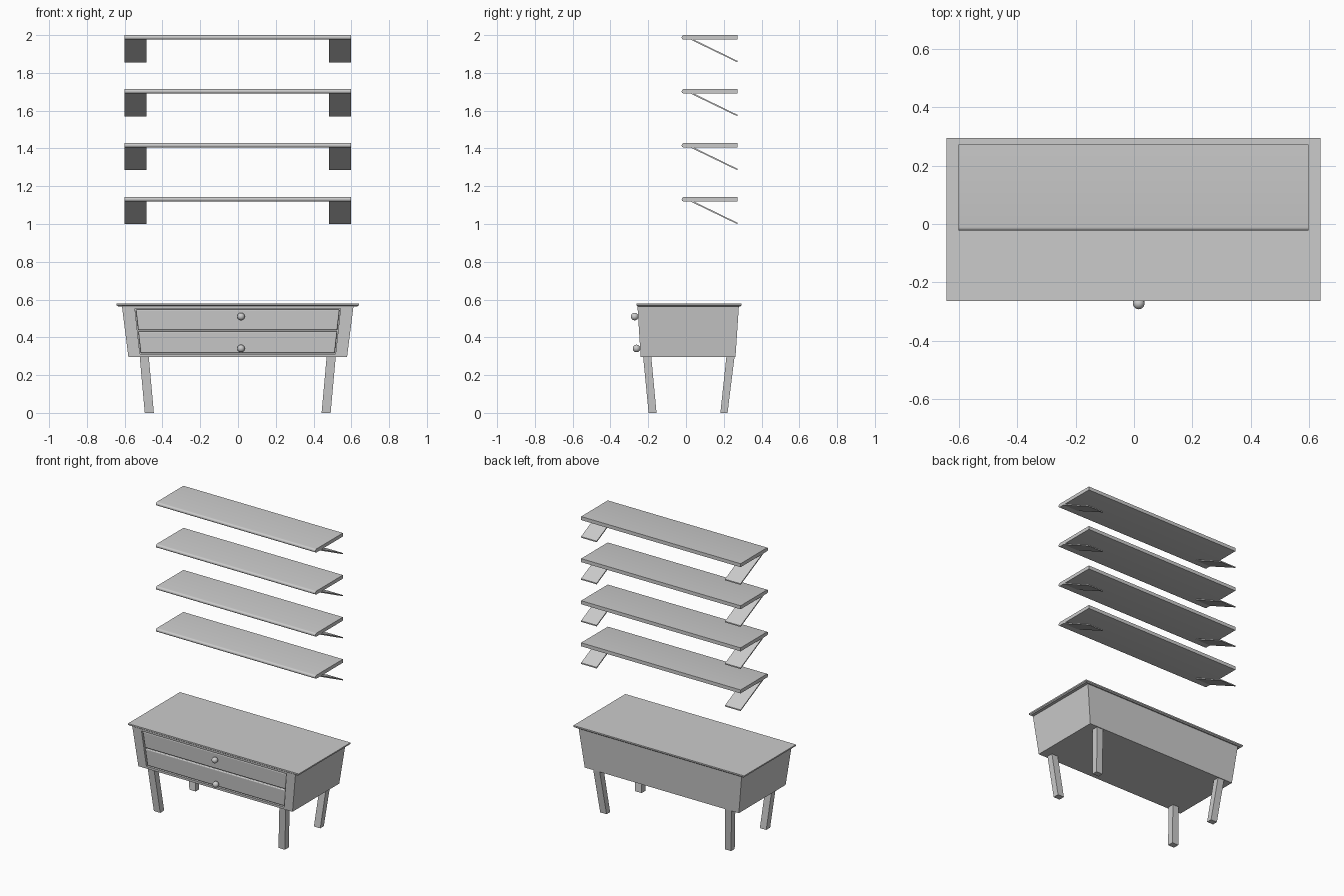
import bpy, bmesh, math
from mathutils import Vector

if "Cube" in bpy.data.objects:
    bpy.data.objects.remove(bpy.data.objects["Cube"])


def make(name, verts, faces):
    bm = bmesh.new()
    vs = [bm.verts.new(v) for v in verts]
    for f in faces:
        bm.faces.new([vs[i] for i in f])
    bmesh.ops.recalc_face_normals(bm, faces=bm.faces)
    me = bpy.data.meshes.new(name)
    bm.to_mesh(me)
    bm.free()
    ob = bpy.data.objects.new(name, me)
    bpy.context.collection.objects.link(ob)
    return ob


def taper(name, low, high, z0, z1):
    """Six-sided block between two rectangles (x0, x1, y0, y1)."""
    verts = []
    for (x0, x1, y0, y1), z in ((low, z0), (high, z1)):
        verts += [(x0, y0, z), (x1, y0, z), (x1, y1, z), (x0, y1, z)]
    sides = [(i, (i + 1) % 4, (i + 1) % 4 + 4, i + 4) for i in range(4)]
    return make(name, verts, [(3, 2, 1, 0), (4, 5, 6, 7)] + sides)


def extrude_x(name, profile, x0, x1):
    """Extrude a closed (y, z) profile along x."""
    n = len(profile)
    verts = [(x, y, z) for x in (x0, x1) for y, z in profile]
    sides = [(i, (i + 1) % n, (i + 1) % n + n, i + n) for i in range(n)]
    return make(name, verts, [tuple(range(n)), tuple(range(n, 2 * n))] + sides)


def smooth(ob):
    bpy.ops.object.select_all(action='DESELECT')
    ob.select_set(True)
    bpy.context.view_layer.objects.active = ob
    bpy.ops.object.shade_smooth_by_angle(angle=math.radians(40))


CX = -0.0015
Z0, Z1 = 0.297, 0.566


def front_y(z):
    return -0.24 - 0.063 * (z - Z0)


def half_w(z):
    return 0.518 + 0.11 * (z - 0.313)


def front_block(name, z0, z1, gap, y_out, y_in):
    """Tapered block following the sloping cabinet front."""
    rects = []
    for z in (z0, z1):
        w = half_w(z) - gap
        rects.append((CX - w, CX + w, front_y(z) + y_out, front_y(z) + y_in))
    return taper(name, rects[0], rects[1], z0, z1)


# Cabinet body with drawer opening
body = taper("cabinet_body", (CX - 0.579, CX + 0.579, -0.24, 0.262),
             (CX - 0.613, CX + 0.613, -0.257, 0.28), Z0, Z1)
cutter = front_block("drawer_opening_cutter", 0.313, 0.552, 0, -0.06, 0.03)
cutter.hide_render = True
cutter.hide_set(True)
cut = body.modifiers.new("opening", 'BOOLEAN')
cut.operation, cut.object = 'DIFFERENCE', cutter

# Table top, with slightly chamfered underside
taper("table_top", (CX - 0.633, CX + 0.633, -0.255, 0.288),
      (CX - 0.641, CX + 0.641, -0.263, 0.295), 0.564, 0.570)
taper("table_top_slab", (CX - 0.641, CX + 0.641, -0.263, 0.295),
      (CX - 0.641, CX + 0.641, -0.263, 0.295), 0.570, 0.579)

# Drawers and knobs
for label, z0, z1, zk, yk in (("lower", 0.317, 0.432, 0.341, -0.262),
                              ("upper", 0.438, 0.548, 0.510, -0.272)):
    d = front_block(label + "_drawer", z0, z1, 0.005, 0.004, 0.04)
    bev = d.modifiers.new("round", 'BEVEL')
    bev.width, bev.segments = 0.006, 3
    smooth(d)
    bpy.ops.mesh.primitive_uv_sphere_add(segments=24, ring_count=12, radius=0.02,
                                         location=(0.016, yk, zk))
    knob = bpy.context.object
    knob.name = label + "_knob"
    smooth(knob)

# Splayed legs
for side, s in (("left", -1), ("right", 1)):
    for pos, low, high in (("front", (-0.198, -0.156), (-0.227, -0.184)),
                           ("back", (0.182, 0.220), (0.214, 0.257))):
        a, b = sorted((s * 0.444, s * 0.492))
        c, d = sorted((s * 0.471, s * 0.519))
        taper(f"{pos}_{side}_leg", (a + CX, b + CX, *low),
              (c + CX, d + CX, *high), 0, Z0 + 0.002)

# Floating shelves with rounded front edge and slanted brackets
for i in range(4):
    z = 2.0 - 0.2857 * i
    r = 0.012
    nose = [(-0.011 - r * math.sin(t), z - r + r * math.cos(t))
            for t in (math.pi * k / 8 for k in range(9))]
    shelf = extrude_x(f"shelf_{i + 1}", nose + [(0.272, z - 2 * r), (0.272, z)],
                      CX - 0.599, CX + 0.599)
    smooth(shelf)
    strip = [(0.022, z - 0.023), (0.040, z - 0.023),
             (0.272, z - 0.136), (0.272, z - 0.144)]
    for side, s in (("left", -1), ("right", 1)):
        x0, x1 = sorted((s * 0.482, s * 0.599))
        extrude_x(f"shelf_{i + 1}_{side}_bracket", strip, x0 + CX, x1 + CX)
